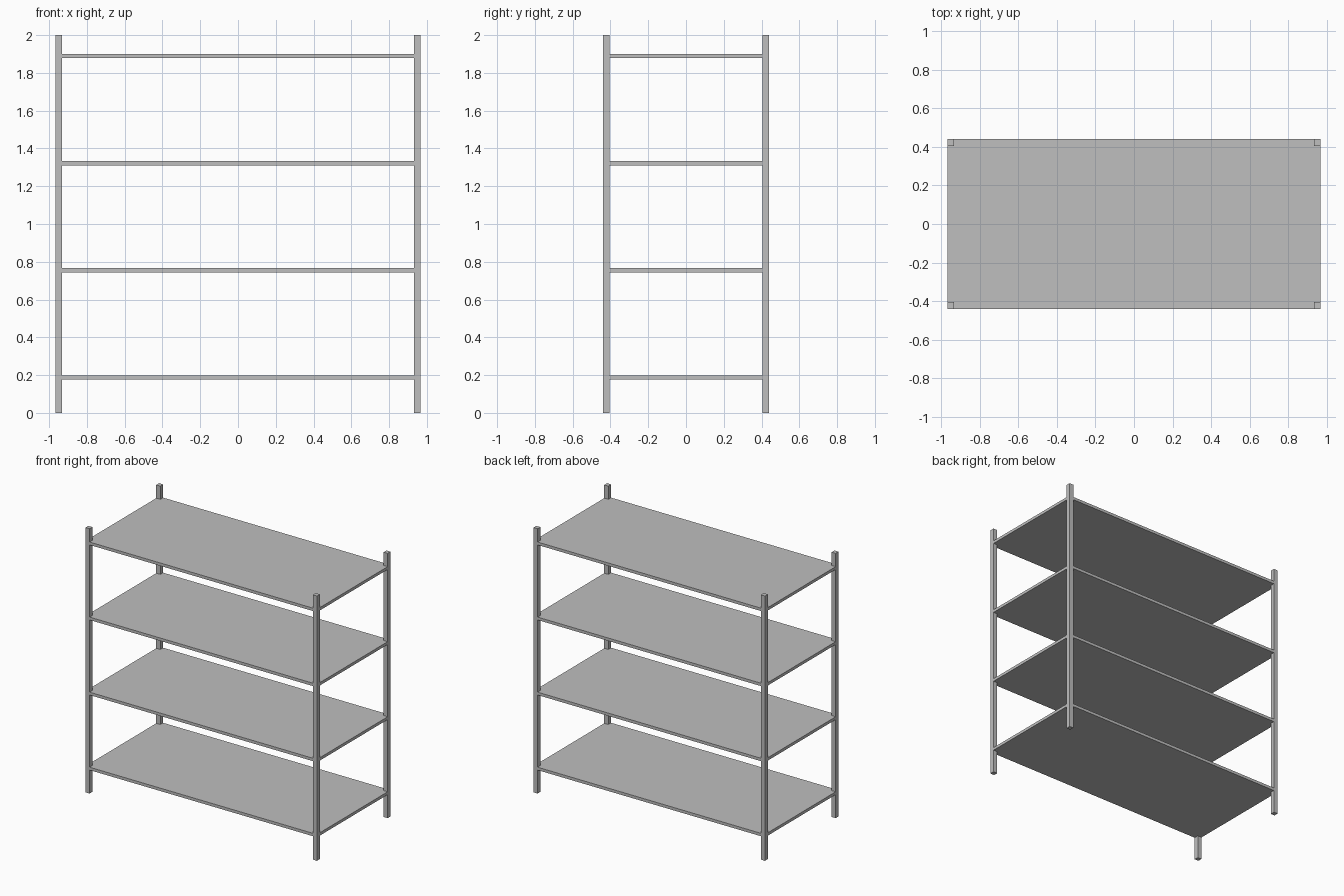
import bpy
import bmesh

# Remove the default cube
cube = bpy.data.objects.get("Cube")
if cube:
    bpy.data.objects.remove(cube, do_unlink=True)

HALF_X, HALF_Y, HEIGHT = 0.967, 0.439, 2.0
POST = 0.034
SHELF_THICK = 0.022
SHELF_LOWEST, SHELF_STEP, SHELF_COUNT = 0.177, 0.567, 4

# Single grey metal finish
grey = bpy.data.materials.new("grey_metal")
colour = (0.52, 0.52, 0.52, 1.0)
grey.diffuse_color = colour
grey.use_nodes = True
grey.node_tree.nodes["Principled BSDF"].inputs["Base Color"].default_value = colour


def prism(name, outline, z, height):
    """Extrude a flat outline straight up from z."""
    bm = bmesh.new()
    face = bm.faces.new([bm.verts.new((x, y, z)) for x, y in outline])
    top = bmesh.ops.extrude_face_region(bm, geom=[face])["geom"]
    bmesh.ops.translate(bm, vec=(0, 0, height),
                        verts=[v for v in top if isinstance(v, bmesh.types.BMVert)])
    bmesh.ops.recalc_face_normals(bm, faces=bm.faces)
    mesh = bpy.data.meshes.new(name)
    bm.to_mesh(mesh)
    bm.free()
    mesh.materials.append(grey)
    obj = bpy.data.objects.new(name, mesh)
    bpy.context.collection.objects.link(obj)
    return obj


# Four square corner posts
inner_x, inner_y = HALF_X - POST, HALF_Y - POST
for y_name, sy in (("front", -1), ("back", 1)):
    for x_name, sx in (("right", -1), ("left", 1)):
        corners = [(sx * x, sy * y) for x, y in
                   ((inner_x, inner_y), (HALF_X, inner_y), (HALF_X, HALF_Y), (inner_x, HALF_Y))]
        prism(f"{y_name}_{x_name}_post", corners, 0, HEIGHT)

# Shelf outline, notched at each corner to fit around the posts
notch = [(HALF_X, inner_y), (inner_x, inner_y), (inner_x, HALF_Y)]
outline = []
for sx, sy in ((1, 1), (-1, 1), (-1, -1), (1, -1)):
    points = [(sx * x, sy * y) for x, y in notch]
    outline += points if sx * sy > 0 else points[::-1]

# Evenly spaced shelves
for i in range(SHELF_COUNT):
    prism(f"shelf_{i + 1}", outline, SHELF_LOWEST + i * SHELF_STEP, SHELF_THICK)
